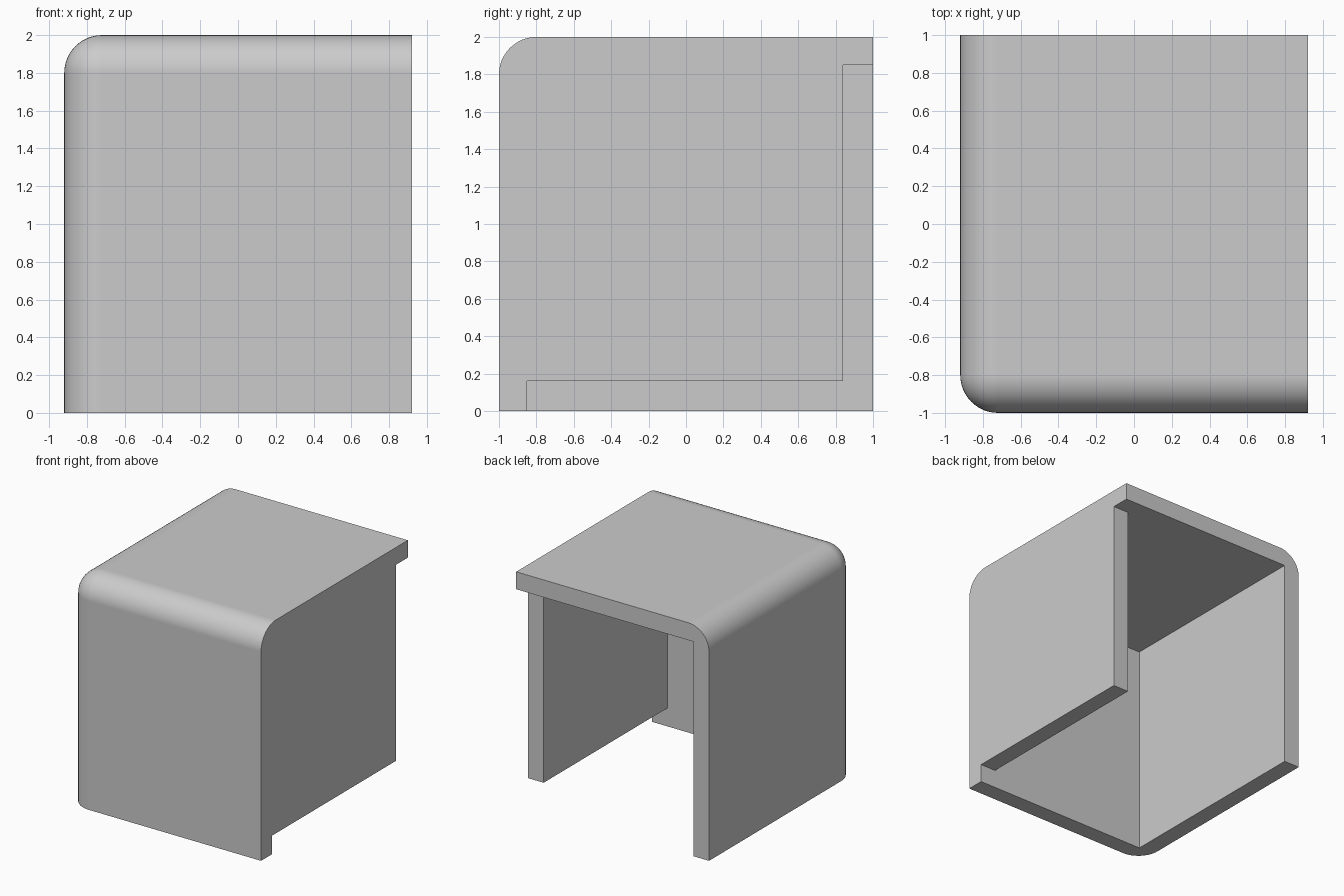
import bpy
from mathutils import Vector

cube = bpy.data.objects.get("Cube")
if cube:
    bpy.data.objects.remove(cube, do_unlink=True)

W, D, H = 0.92, 1.0, 2.0      # half width, half depth, height
T, R = 0.15, 0.2              # wall thickness, corner radius

grey = bpy.data.materials.new("light_grey")
grey.use_nodes = True
colour = (0.6, 0.6, 0.6, 1)
grey.diffuse_color = colour
grey.node_tree.nodes["Principled BSDF"].inputs["Base Color"].default_value = colour


def box(name, low, high):
    low, high = Vector(low), Vector(high)
    bpy.ops.mesh.primitive_cube_add(size=1)
    ob = bpy.context.object
    ob.name = name
    for v in ob.data.vertices:
        v.co = (low + high) / 2 + v.co * (high - low)
    ob.data.materials.append(grey)
    return ob


# Outer housing, rounded on the three edges meeting at one upper front corner
housing = box("housing", (-W, -D, 0), (W, D, H))
corner = Vector((-W, -D, H))
weights = housing.data.attributes.new("bevel_weight_edge", "FLOAT", "EDGE")
for edge in housing.data.edges:
    ends = [housing.data.vertices[i].co for i in edge.vertices]
    if any((co - corner).length < 0.001 for co in ends):
        weights.data[edge.index].value = 1
bevel = housing.modifiers.new("rounded_edges", "BEVEL")
bevel.limit_method = "WEIGHT"
bevel.width = R
bevel.segments = 12

# Hollow, then the notches behind and below the side wall
cutters = [
    box("hollow_cutter", (T - W, T - D, -1), (W - T, D + 1, H - T)),
    box("back_notch_cutter", (0, D - 0.16, -1), (W + 1, D + 1, H - T)),
    box("bottom_notch_cutter", (0, T - D, -1), (W + 1, D + 1, 0.16)),
]
for cutter in cutters:
    cutter.hide_render = True
    cut = housing.modifiers.new(cutter.name, "BOOLEAN")
    cut.operation = "DIFFERENCE"
    cut.solver = "EXACT"
    cut.object = cutter

# Apply the cuts, then smooth only the rounded edges
bpy.ops.object.select_all(action="DESELECT")
housing.select_set(True)
bpy.context.view_layer.objects.active = housing
for name in [m.name for m in housing.modifiers]:
    bpy.ops.object.modifier_apply(modifier=name)
for cutter in cutters:
    bpy.data.objects.remove(cutter, do_unlink=True)
bpy.ops.object.shade_smooth_by_angle(angle=0.5)
normals = housing.modifiers.new("even_shading", "WEIGHTED_NORMAL")
normals.keep_sharp = True
normals.weight = 100
